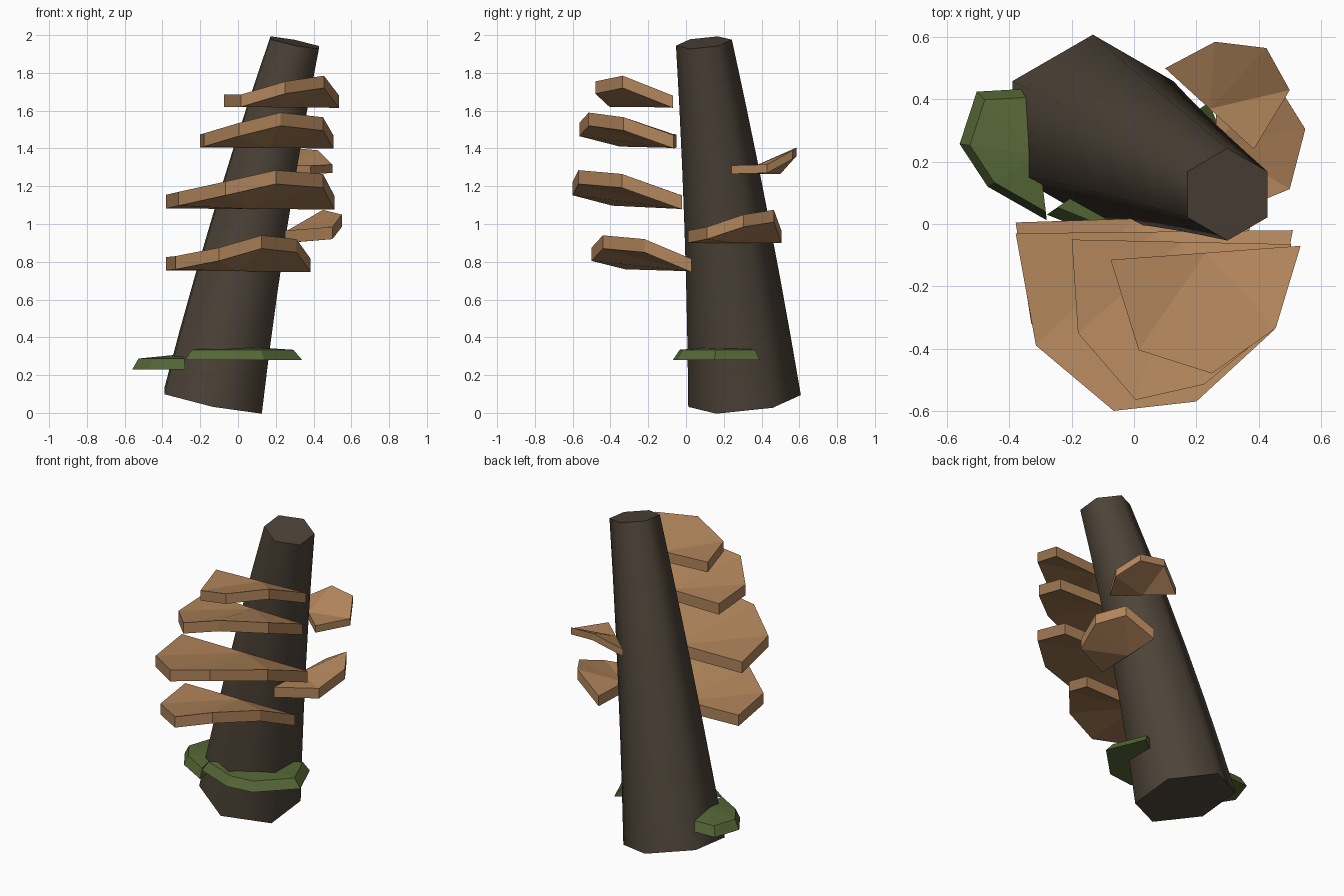
import bpy, bmesh, math
from mathutils import Vector

if "Cube" in bpy.data.objects:
    bpy.data.objects.remove(bpy.data.objects["Cube"])


def material(name, rgb):
    m = bpy.data.materials.new(name)
    m.diffuse_color = (*rgb, 1.0)
    m.use_nodes = True
    m.node_tree.nodes["Principled BSDF"].inputs["Base Color"].default_value = m.diffuse_color
    return m


BARK = material("dark bark", (0.074, 0.056, 0.039))
FUNGUS = material("tan fungus", (0.44, 0.235, 0.105))
MOSS = material("moss green", (0.092, 0.137, 0.038))


def finish(name, bm, mat):
    bmesh.ops.recalc_face_normals(bm, faces=bm.faces[:])
    mesh = bpy.data.meshes.new(name)
    bm.to_mesh(mesh)
    bm.free()
    mesh.materials.append(mat)
    ob = bpy.data.objects.new(name, mesh)
    bpy.context.collection.objects.link(ob)
    return ob


def trunk():
    """Leaning, slightly bent six-sided log."""
    bm = bmesh.new()
    base, top = Vector((-0.132, 0.31, 0.063)), Vector((0.30, 0.095, 1.96))
    rings, n = [], 6
    for i in range(n + 1):
        t = i / n
        bend = 4 * t * (1 - t)
        c = base.lerp(top, t) + Vector((-0.02, 0.012, 0)) * bend
        r = 0.298 + (0.148 - 0.298) * t
        ring = []
        for k in range(6):
            a = math.radians(90 + 60 * k)
            dx, dy = r * math.cos(a), r * math.sin(a)
            # end cuts are square to the lean
            ring.append(bm.verts.new((c.x + dx, c.y + dy, c.z - 0.2 * dx + 0.105 * dy)))
        rings.append(ring)
    for lo, hi in zip(rings, rings[1:]):
        for k in range(6):
            j = (k + 1) % 6
            bm.faces.new((lo[k], lo[j], hi[j], hi[k]))
    bm.faces.new(rings[0])
    bm.faces.new(rings[-1])
    ob = finish("trunk", bm, BARK)
    bpy.context.view_layer.objects.active = ob
    ob.select_set(True)
    bpy.ops.object.shade_smooth_by_angle(angle=math.radians(66))
    ob.select_set(False)


def shelf(name, rim, thick):
    """Bracket fungus: a fan from the middle of its back edge to a raised rim."""
    bm = bmesh.new()
    pts = [Vector(p) for p in rim]
    pts.append((pts[0] + pts[-1]) / 2)
    upper = [bm.verts.new(p) for p in pts]
    lower = [bm.verts.new(p - Vector((0, 0, thick))) for p in pts]
    n = len(pts)
    for i in range(n):
        j = (i + 1) % n
        bm.faces.new((upper[i], upper[j], lower[j], lower[i]))
        if i < n - 2:
            bm.faces.new((upper[-1], upper[i], upper[j]))
            bm.faces.new((lower[-1], lower[j], lower[i]))
    finish(name, bm, FUNGUS)


def moss(name, outline, z, height):
    """Low clump with a sloping side and a gently domed top."""
    bm = bmesh.new()
    mid = (Vector(outline[0]) + Vector(outline[-1])) / 2
    flat = [Vector(p) for p in outline] + [mid]
    low = [bm.verts.new((p.x, p.y, z)) for p in flat]
    high = []
    for p in flat:
        q = mid + (p - mid) * 0.87
        high.append(bm.verts.new((q.x, q.y, z + height * 0.72)))
    high[-1].co.z = z + height
    n = len(flat)
    for i in range(n):
        j = (i + 1) % n
        bm.faces.new((low[i], low[j], high[j], high[i]))
        if i < n - 2:
            bm.faces.new((high[-1], high[i], high[j]))
            bm.faces.new((low[-1], low[j], low[i]))
    finish(name, bm, MOSS)


trunk()

# front shelves, bottom to top
shelf("front_shelf_1", [(-0.38, 0.005, 0.825), (-0.33, -0.32, 0.83), (-0.10, -0.50, 0.875),
                        (0.125, -0.44, 0.94), (0.31, -0.22, 0.92), (0.385, 0.03, 0.815)], 0.07)
shelf("front_shelf_2", [(-0.38, -0.03, 1.155), (-0.315, -0.39, 1.17), (-0.065, -0.60, 1.225),
                        (0.20, -0.57, 1.285), (0.45, -0.34, 1.265), (0.51, -0.02, 1.15)], 0.073)
shelf("front_shelf_3", [(-0.20, -0.05, 1.475), (-0.18, -0.35, 1.48), (0.005, -0.565, 1.535),
                        (0.225, -0.515, 1.59), (0.45, -0.33, 1.565), (0.505, -0.065, 1.47)], 0.07)
shelf("front_shelf_4", [(-0.075, -0.115, 1.685), (0.015, -0.405, 1.685), (0.25, -0.48, 1.755),
                        (0.455, -0.335, 1.785), (0.535, -0.07, 1.68)], 0.065)

# side shelves
shelf("side_shelf_low", [(0.25, 0.01, 0.965), (0.50, 0.112, 0.985), (0.55, 0.305, 1.05),
                         (0.45, 0.465, 1.075), (0.27, 0.505, 0.965)], 0.065)
shelf("side_shelf_high", [(0.385, 0.24, 1.31), (0.50, 0.43, 1.315), (0.425, 0.565, 1.39),
                          (0.26, 0.585, 1.405), (0.10, 0.50, 1.31)], 0.045)

# moss clumps near the foot
moss("moss_left", [(-0.33, 0.435), (-0.505, 0.425), (-0.56, 0.257), (-0.47, 0.12), (-0.28, 0.012)], 0.23, 0.08)
moss("moss_front", [(-0.28, 0.03), (-0.03, -0.07), (0.14, -0.05), (0.34, 0.15), (0.24, 0.39)], 0.28, 0.075)
